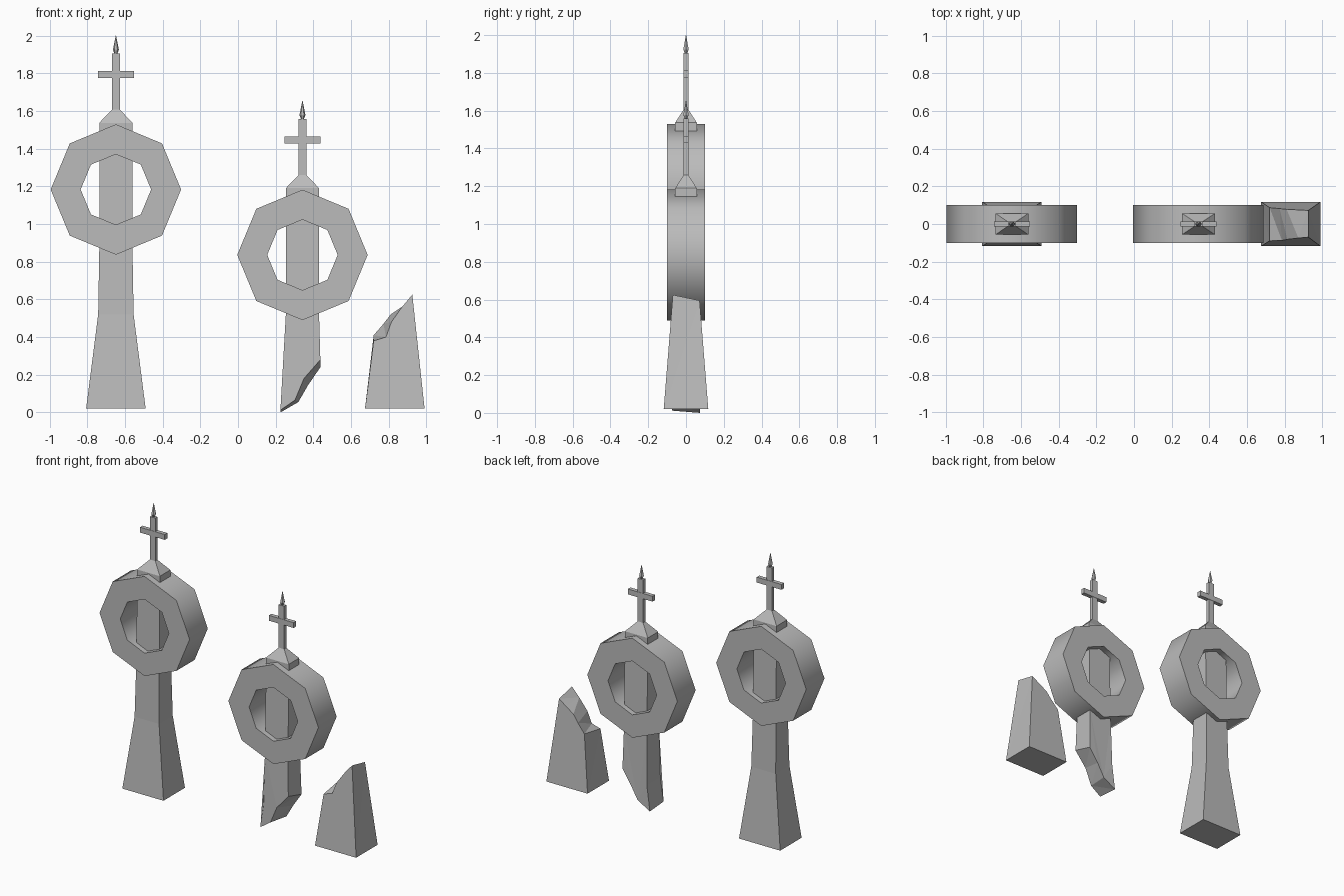
import bpy, bmesh
from math import cos, sin, pi

if "Cube" in bpy.data.objects:
    bpy.data.objects.remove(bpy.data.objects["Cube"])

stone = bpy.data.materials.new("grey stone")
stone.use_nodes = True
GREY = (0.5, 0.5, 0.5, 1)
stone.diffuse_color = GREY
stone.node_tree.nodes["Principled BSDF"].inputs["Base Color"].default_value = GREY


def finish(name, bm, at):
    bmesh.ops.recalc_face_normals(bm, faces=bm.faces)
    mesh = bpy.data.meshes.new(name)
    bm.to_mesh(mesh)
    bm.free()
    mesh.materials.append(stone)
    obj = bpy.data.objects.new(name, mesh)
    obj.location = at
    bpy.context.collection.objects.link(obj)
    return obj


def bridge(bm, loops, closed=False):
    """Join successive vertex loops with quads, optionally wrapping around."""
    pairs = list(zip(loops, loops[1:] + loops[:1])) if closed else list(zip(loops, loops[1:]))
    for a, b in pairs:
        for i in range(len(a)):
            j = (i + 1) % len(a)
            bm.faces.new((a[i], a[j], b[j], b[i]))


def tapered(name, sections, at):
    """Rectangular column from (z, half width, half depth) sections."""
    bm = bmesh.new()
    loops = [[bm.verts.new((sx * hx, sy * hy, z))
              for sx, sy in ((-1, -1), (1, -1), (1, 1), (-1, 1))]
             for z, hx, hy in sections]
    bridge(bm, loops)
    bm.faces.new(loops[0])
    bm.faces.new(loops[-1])
    return finish(name, bm, at)


def ring(name, at, outer=0.346, inner=0.187, half=0.1):
    """Eight-sided ring, soft around its rims and crisp at the flat faces."""
    bm = bmesh.new()
    loops = [[bm.verts.new((r * cos(i * pi / 4), y, r * sin(i * pi / 4))) for i in range(8)]
             for r, y in ((outer, -half), (outer, half), (inner, half), (inner, -half))]
    bridge(bm, loops, closed=True)
    bm.normal_update()
    for f in bm.faces:
        f.smooth = abs(f.normal.y) < 0.5
    for e in bm.edges:
        a, b = e.verts
        flat = [abs(f.normal.y) > 0.5 for f in e.link_faces]
        e.smooth = not any(flat)
    return finish(name, bm, at)


def spike(name, at):
    bm = bmesh.new()
    loops = [[bm.verts.new((r * cos(i * pi / 3), r * sin(i * pi / 3), z)) for i in range(6)]
             for z, r in ((1.9, 0.006), (1.925, 0.016), (2.0, 0.001))]
    bridge(bm, loops)
    bm.faces.new(loops[0])
    bm.faces.new(loops[-1])
    return finish(name, bm, at)


def broken(name, front, back, depth, at):
    """Solid between two outlines; depth gives the half thickness at a height."""
    bm = bmesh.new()
    loops = [[bm.verts.new((x, s * depth(z), z)) for x, z in outline]
             for s, outline in ((-1, front), (1, back))]
    bridge(bm, loops)
    for loop in loops:
        bm.faces.new(loop)
    bmesh.ops.triangulate(bm, faces=bm.faces[:])
    return finish(name, bm, at)


def upper_part(prefix, at):
    """Ring, cap, cross and spike shared by both monuments."""
    x, y, z = at
    ring(prefix + "_ring", (x, y, z + 1.183))
    tapered(prefix + "_cap", [(1.45, 0.088, 0.057), (1.537, 0.088, 0.057),
                              (1.607, 0.021, 0.012)], at)
    tapered(prefix + "_cross_shaft", [(1.59, 0.021, 0.012), (1.905, 0.021, 0.012)], at)
    tapered(prefix + "_cross_arm", [(1.775, 0.095, 0.014), (1.812, 0.095, 0.014)], at)
    spike(prefix + "_spike", at)


# Intact monument
WHOLE = (-0.648, 0, 0)
tapered("intact_pillar", [(0.02, 0.158, 0.118), (0.52, 0.094, 0.075),
                          (0.87, 0.088, 0.066), (1.5, 0.087, 0.056)], WHOLE)
upper_part("intact", WHOLE)

# Snapped monument
DROP = -0.347
SNAPPED = (0.342, 0, DROP)
upper_part("snapped", SNAPPED)
tapered("snapped_pillar", [(0.87, 0.088, 0.066), (1.5, 0.087, 0.056)], SNAPPED)
top = [(0.088, 0.523), (-0.088, 0.523), (-0.094, 0.173)]
broken("snapped_pillar_end",
       [(-0.117, 0.012), (-0.04, 0.065), (0.008, 0.18), (0.095, 0.28)] + top,
       [(-0.117, 0.0), (-0.022, 0.055), (0.03, 0.145), (0.095, 0.24)] + top,
       lambda z: 0.066 + 0.009 * min(1, (0.523 - z) / 0.35), (0.342, 0, 0))

# Stump left behind
foot = [(-0.158, 0.02), (0.158, 0.02)]
broken("stump",
       foot + [(0.093, 0.625), (0.04, 0.562), (-0.018, 0.48), (-0.047, 0.4), (-0.112, 0.38)],
       foot + [(0.093, 0.595), (0.04, 0.56), (-0.022, 0.52), (-0.06, 0.47), (-0.112, 0.41)],
       lambda z: 0.118 - 0.08 * (z - 0.02), (0.832, 0, 0))
